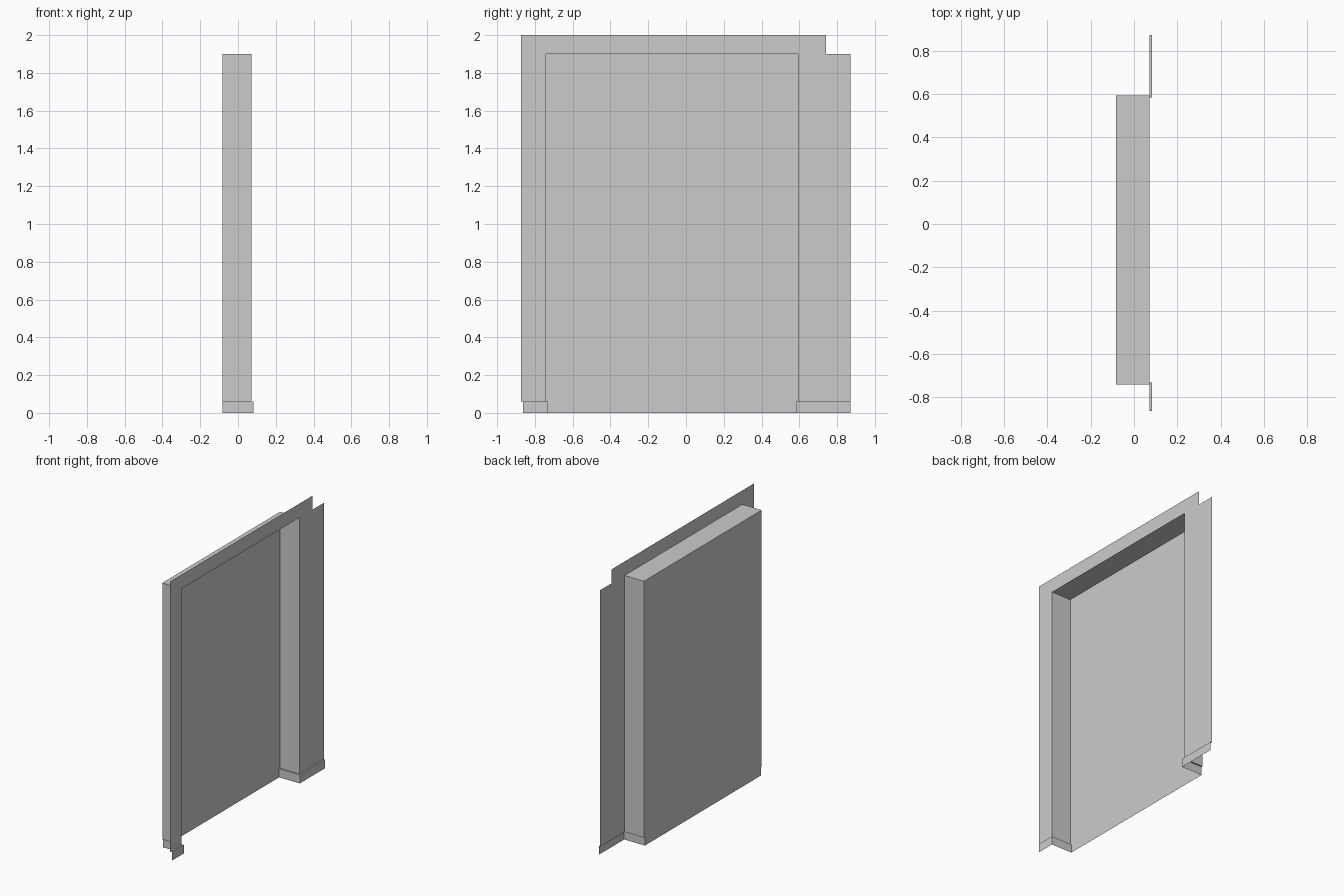
import bpy

cube = bpy.data.objects.get("Cube")
if cube:
    bpy.data.objects.remove(cube, do_unlink=True)

# One plain grey plaster colour
GREY = (0.6, 0.6, 0.6, 1.0)
plaster = bpy.data.materials.new("plaster_grey")
plaster.use_nodes = True
plaster.diffuse_color = GREY
plaster.node_tree.nodes["Principled BSDF"].inputs["Base Color"].default_value = GREY

# Main dimensions
BACK, WALL = -0.082, 0.0715          # x of the niche back and of the wall
START, END = -0.873, 0.871           # y ends of the wall
LEFT, RIGHT = -0.741, 0.594          # y sides of the niche
NOTCH = 0.742                        # y where the top corner is cut away
TOP, LINTEL, BASE = 2.0, 1.9, 0.061  # heights
LIP = 0.0105                         # how far the skirting stands out


def sheet(name, faces):
    """Thin surface made from a list of corner loops."""
    verts, loops = [], []
    for face in faces:
        loops.append(range(len(verts), len(verts) + len(face)))
        verts += face
    mesh = bpy.data.meshes.new(name)
    mesh.from_pydata(verts, [], [list(loop) for loop in loops])
    mesh.materials.append(plaster)
    obj = bpy.data.objects.new(name, mesh)
    bpy.context.collection.objects.link(obj)
    return obj


def upright(path, low, high):
    """Vertical strips following a plan path."""
    return [[(*a, low), (*b, low), (*b, high), (*a, high)]
            for a, b in zip(path, path[1:])]


def ledge(inner, outer, z):
    """Flat strips joining two plan paths."""
    return [[(*a, z), (*b, z), (*c, z), (*d, z)]
            for a, d, b, c in zip(outer, inner, outer[1:], inner[1:])]


# Wall around the niche, with the cut top corner
outline = [(START, BASE), (LEFT, BASE), (LEFT, LINTEL), (RIGHT, LINTEL),
           (RIGHT, BASE), (END, BASE), (END, LINTEL), (NOTCH, LINTEL),
           (NOTCH, TOP), (START, TOP)]
sheet("wall", [[(WALL, y, z) for y, z in outline]])

# Niche back, slightly narrower between the skirtings
panel = [(LEFT + LIP, 0), (RIGHT - LIP, 0), (RIGHT - LIP, BASE), (RIGHT, BASE),
         (RIGHT, LINTEL), (LEFT, LINTEL), (LEFT, BASE), (LEFT + LIP, BASE)]
sheet("niche_back", [[(BACK, y, z) for y, z in panel]])

# Niche sides and ceiling
sheet("niche_left_side", upright([(WALL, LEFT), (BACK, LEFT)], BASE, LINTEL))
sheet("niche_right_side", upright([(BACK, RIGHT), (WALL, RIGHT)], BASE, LINTEL))
sheet("niche_ceiling", [[(BACK, LEFT, LINTEL), (BACK, RIGHT, LINTEL),
                         (WALL, RIGHT, LINTEL), (WALL, LEFT, LINTEL)]])

# Skirting wrapping each front corner into the niche
front = WALL + LIP
skirtings = {
    "left_skirting": ([(WALL, START + LIP), (WALL, LEFT), (BACK, LEFT)],
                      [(front, START + LIP), (front, LEFT + LIP), (BACK, LEFT + LIP)]),
    "right_skirting": ([(BACK, RIGHT), (WALL, RIGHT), (WALL, END)],
                       [(BACK, RIGHT - LIP), (front, RIGHT - LIP), (front, END)]),
}
for name, (inner, outer) in skirtings.items():
    sheet(name, upright(outer, 0, BASE) + ledge(inner, outer, BASE))
